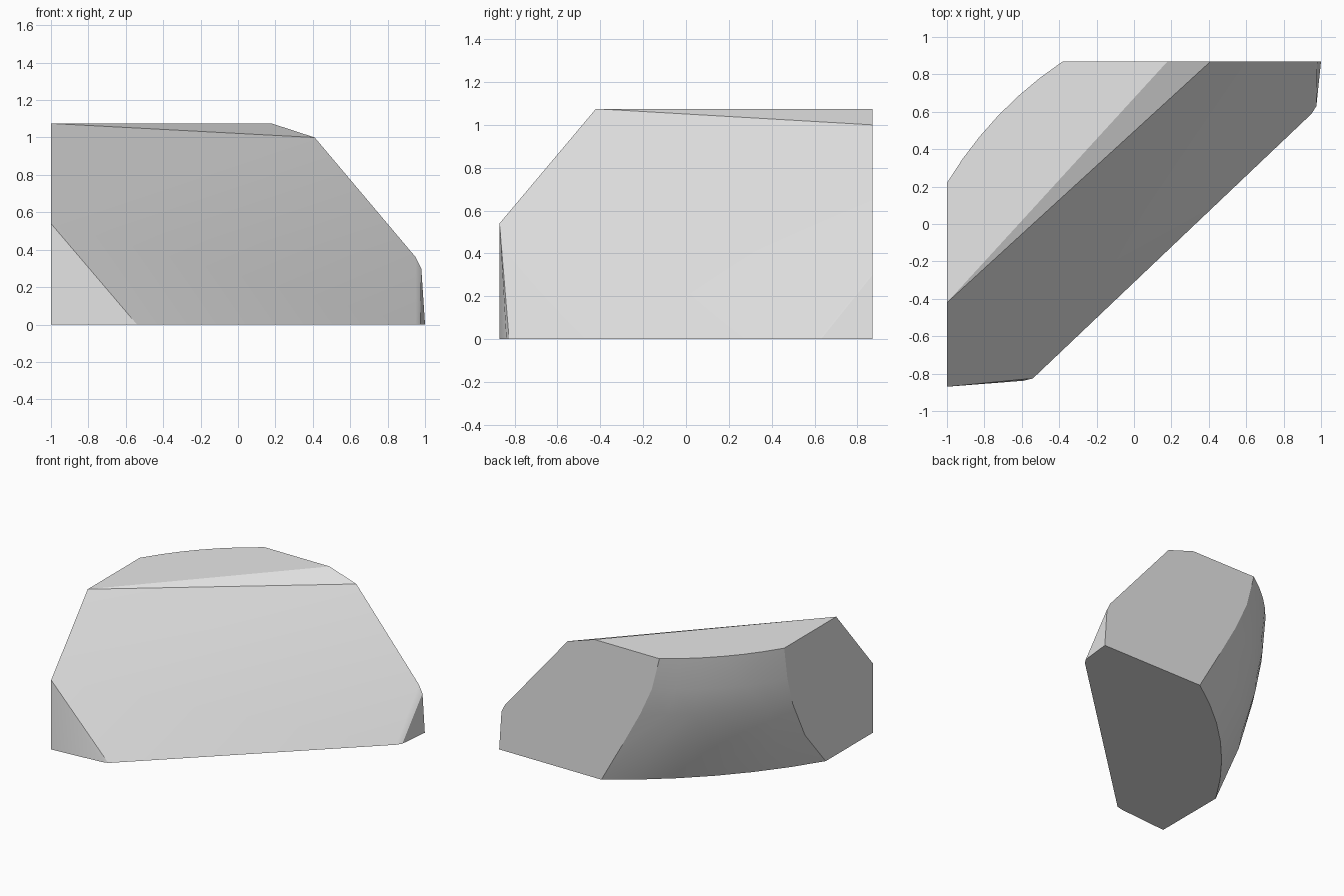
import bpy, bmesh, math
from mathutils import Vector

cube = bpy.data.objects.get("Cube")
if cube:
    bpy.data.objects.remove(cube)

LEFT, BACK, TOP = -1.0, 0.87, 1.075

# Flat-sided front of the block: top edge, sloping face and clipped corners
points = [
    (LEFT, -0.42, TOP), (0.18, BACK, TOP), (0.41, BACK, 1.0),
    (LEFT, -0.87, 0.54), (LEFT, -0.87, 0), (-0.59, -0.838, 0), (-0.54, -0.825, 0),
    (0.95, BACK, 0.36), (0.98, BACK, 0.30), (1.0, BACK, 0),
    (0.975, 0.63, 0), (0.95, 0.59, 0),
]

# Bulging rear: rows of (height, x on the back wall, y on the left wall, bulge)
rows = [(TOP, -0.38, 0.22, 0.05), (0.82, -0.315, 0.18, 0.065),
        (0.6, -0.215, 0.115, 0.075), (0.3, -0.05, -0.035, 0.085),
        (0, 0.12, -0.29, 0.09)]
STEPS = 6
for z, x_back, y_left, bulge in rows:
    start, end = Vector((LEFT, y_left, z)), Vector((x_back, BACK, z))
    chord = end - start
    outward = Vector((-chord.y, chord.x, 0)).normalized()
    for i in range(STEPS + 1):
        t = i / STEPS
        points.append(start.lerp(end, t) + outward * bulge * 4 * t * (1 - t))

# Wrap the points in one convex chunk
bm = bmesh.new()
for p in points:
    bm.verts.new(p)
hull = bmesh.ops.convex_hull(bm, input=bm.verts[:])
loose = {g for g in hull["geom_interior"] + hull["geom_unused"]
         if isinstance(g, bmesh.types.BMVert)}
bmesh.ops.delete(bm, geom=list(loose), context="VERTS")
bmesh.ops.dissolve_limit(bm, angle_limit=math.radians(0.5),
                         verts=bm.verts[:], edges=bm.edges[:])
bmesh.ops.recalc_face_normals(bm, faces=bm.faces[:])
mesh = bpy.data.meshes.new("stone_chunk")
bm.to_mesh(mesh)
bm.free()

chunk = bpy.data.objects.new("stone_chunk", mesh)
bpy.context.collection.objects.link(chunk)

# Plain grey stone
grey = bpy.data.materials.new("light_grey")
grey.use_nodes = True
colour = (0.8, 0.8, 0.8, 1)
grey.diffuse_color = colour
grey.node_tree.nodes["Principled BSDF"].inputs["Base Color"].default_value = colour
mesh.materials.append(grey)

# Smooth the bulge, keep the cut edges crisp
bpy.ops.object.select_all(action="DESELECT")
chunk.select_set(True)
bpy.context.view_layer.objects.active = chunk
bpy.ops.object.shade_smooth_by_angle(angle=math.radians(20))
